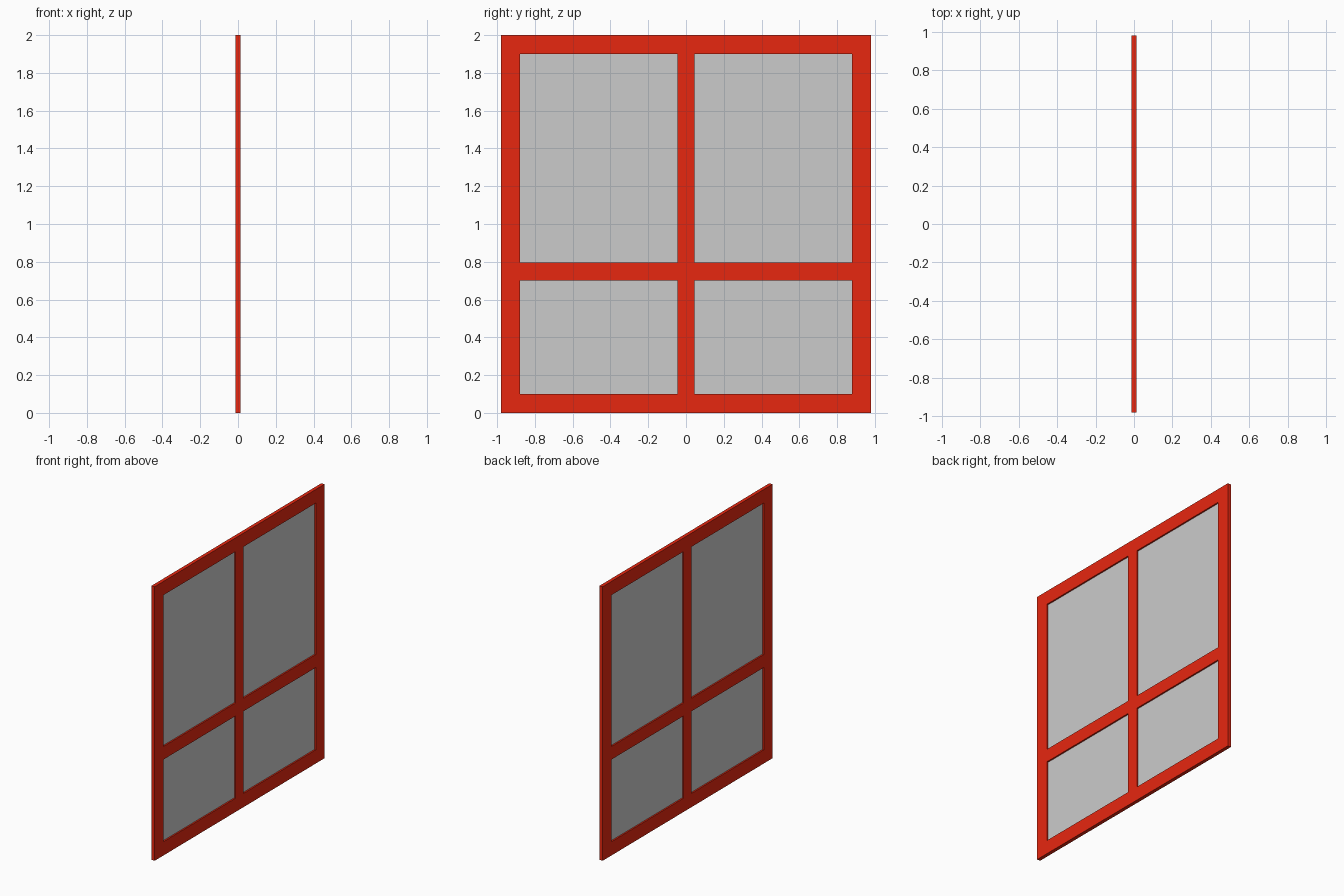
import bpy, bmesh

if "Cube" in bpy.data.objects:
    bpy.data.objects.remove(bpy.data.objects["Cube"])

THICK = 0.026
YS = [-0.98, -0.88, -0.045, 0.045, 0.88, 0.98]   # stile edges
ZS = [0.0, 0.10, 0.70, 0.795, 1.90, 2.0]         # rail edges
OPEN = (1, 3)                                    # open columns and rows


def make_panel(name, cells, thick, mat=None):
    """Flat panel in the YZ plane made of grid cells, thickened about x = 0."""
    bm = bmesh.new()
    for i, j in cells:
        bm.faces.new([bm.verts.new((-thick / 2, YS[a], ZS[b]))
                      for a, b in ((i, j), (i, j + 1), (i + 1, j + 1), (i + 1, j))])
    bmesh.ops.remove_doubles(bm, verts=bm.verts, dist=1e-5)
    # Extrude the sheet through its thickness
    ext = bmesh.ops.extrude_face_region(bm, geom=bm.faces[:], use_keep_orig=True)
    moved = [v for v in ext["geom"] if isinstance(v, bmesh.types.BMVert)]
    bmesh.ops.translate(bm, verts=moved, vec=(thick, 0, 0))
    bmesh.ops.recalc_face_normals(bm, faces=bm.faces[:])
    mesh = bpy.data.meshes.new(name)
    bm.to_mesh(mesh)
    bm.free()
    obj = bpy.data.objects.new(name, mesh)
    bpy.context.collection.objects.link(obj)
    if mat:
        mesh.materials.append(mat)
    return obj


red = bpy.data.materials.new("red_paint")
red.diffuse_color = (0.8, 0.02, 0.005, 1)
red.use_nodes = True
red.node_tree.nodes["Principled BSDF"].inputs["Base Color"].default_value = red.diffuse_color

grid = [(i, j) for i in range(5) for j in range(5)]
panes = [(i, j) for i, j in grid if i in OPEN and j in OPEN]

# Window frame with stiles, rails and crossbars in one piece
make_panel("window_frame", [c for c in grid if c not in panes], THICK, red)

# Thin glass panes set midway in the openings
for (i, j) in panes:
    side = "left" if i == 1 else "right"
    level = "lower" if j == 1 else "upper"
    make_panel(f"{level}_{side}_pane", [(i, j)], 0.004)
